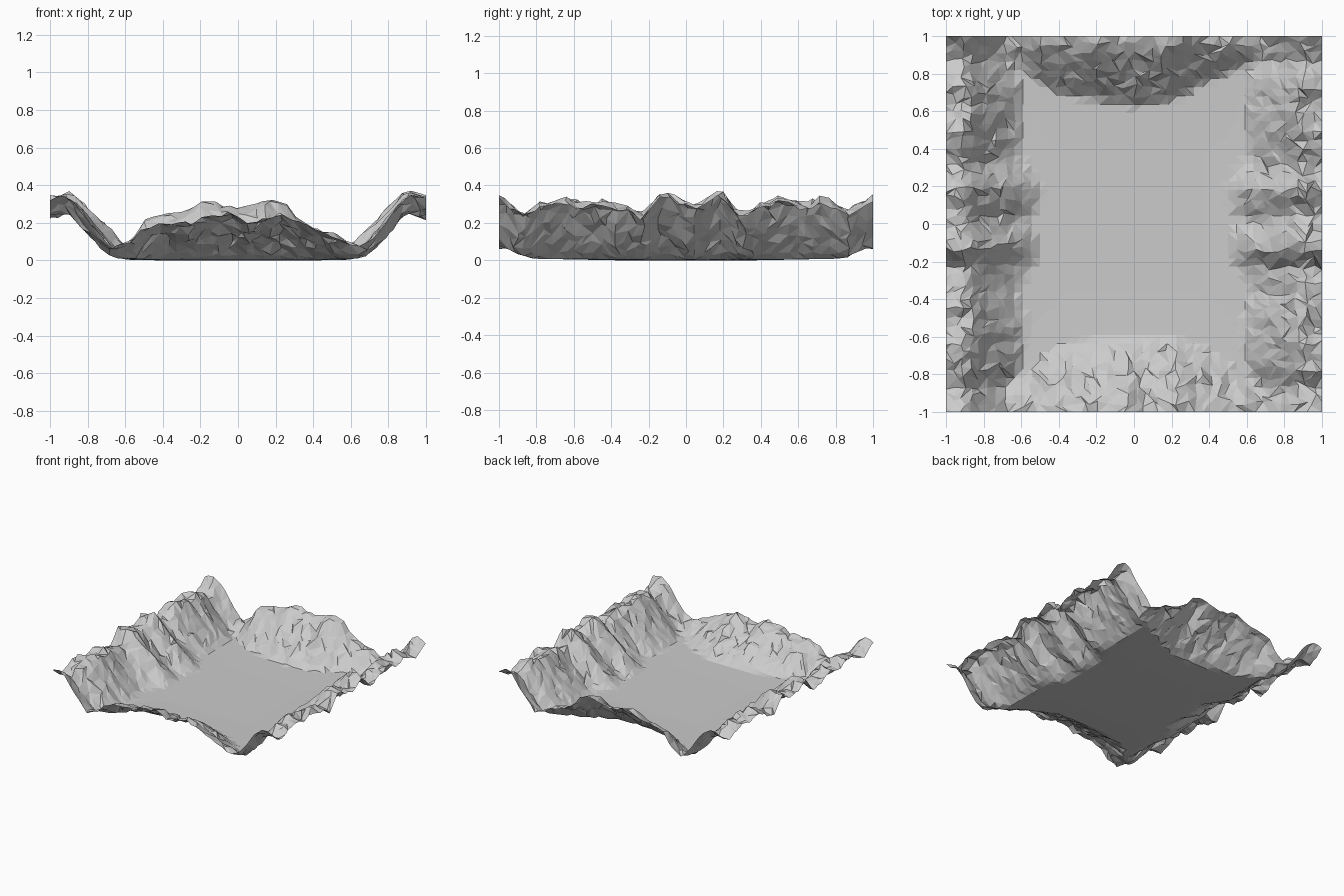
import bpy, bmesh, random
from mathutils import Vector, noise

random.seed(7)
old = bpy.data.objects.get("Cube")
if old:
    bpy.data.objects.remove(old)

CELLS = 44

# Side walls: crest height and foot position along the length
SIDE_CREST = [(-1, .36), (-.88, .26), (-.75, .33), (-.58, .35), (-.45, .33), (-.23, .25),
              (-.12, .385), (.03, .3), (.18, .385), (.29, .25), (.45, .33), (.6, .35),
              (.75, .33), (.88, .26), (1, .36)]
SIDE_FOOT = [(-1, .59), (-.86, .62), (-.75, .57), (-.5, .56), (-.35, .6), (-.26, .53),
             (-.18, .48), (-.05, .49), (.03, .54), (.1, .48), (.25, .48), (.36, .58),
             (.5, .57), (.75, .57), (.86, .62), (1, .59)]
# End mounds: crest height and foot position across the width
BACK_CREST = [(-.68, .07), (-.6, .09), (-.45, .25), (-.3, .25), (-.2, .32), (.05, .28),
              (.15, .35), (.25, .31), (.34, .2), (.45, .17), (.68, .07)]
FRONT_CREST = [(-.68, .07), (-.6, .09), (-.45, .2), (-.25, .21), (-.15, .25), (0, .25),
               (.06, .2), (.25, .25), (.35, .19), (.68, .07)]
BACK_FOOT = [(-.6, .82), (-.4, .68), (-.2, .66), (0, .62), (.2, .66), (.45, .78), (.6, .84)]
FRONT_FOOT = [(-.6, .8), (-.4, .63), (0, .59), (.2, .59), (.45, .69), (.6, .82)]


def sample(points, p):
    """Linear interpolation through a short profile."""
    if p <= points[0][0]:
        return points[0][1]
    for (a, za), (b, zb) in zip(points, points[1:]):
        if p <= b:
            return za + (zb - za) * (p - a) / (b - a)
    return points[-1][1]


def rise(p, foot, crest, power):
    return max(0, min(1, (p - foot) / (crest - foot))) ** power


def height(x, y):
    u, v = abs(x), abs(y)
    # side walls: crest just inside the rim, low crests have hollower slopes
    crest = sample(SIDE_CREST, y)
    curve = 1.15 + 2.4 * (.385 - crest)
    side = crest * rise(u, sample(SIDE_FOOT, y), .89, curve)
    side *= 1 - .9 * max(0, u - .91)
    # shallow hollows behind the broad outer mounds
    centre = .62 if y > 0 else -.56
    hollow = ((u - .95) / .09) ** 2 + ((y - centre) / .1) ** 2
    side -= .05 * max(0, 1 - hollow)
    # end mounds rise towards the front and back rims
    tops, feet = (BACK_CREST, BACK_FOOT) if y > 0 else (FRONT_CREST, FRONT_FOOT)
    end = sample(tops, x) * rise(v, sample(feet, x), .96, .88)
    floor = .006 + .02 * max(0, max(u, v) - .38)
    return max(side, end, floor)


def rough_point(x, y):
    rim_x, rim_y = abs(x) > .99, abs(y) > .99
    rocky = min(1, max(0, height(x, y) - .02) / .06)
    shift = .018 * rocky
    px = x if rim_x else x + random.uniform(-shift, shift)
    py = y if rim_y else y + random.uniform(-shift, shift)
    z = height(px, py)
    # narrow ribs run down the slopes, plus loose rock
    rib = noise.noise(Vector((px * 4, py * 15, 2)) if abs(x) > .6 else Vector((px * 15, py * 4, 5)))
    z += rocky * (.024 * rib + random.uniform(-.013, .013))
    return px, py, max(0, min(z, .39))


# Terrain sheet
bm = bmesh.new()
steps = [-1 + 2 * i / CELLS for i in range(CELLS + 1)]
grid = [[bm.verts.new(rough_point(x, y)) for x in steps] for y in steps]
for j in range(CELLS):
    for i in range(CELLS):
        a, b = grid[j][i], grid[j][i + 1]
        c, d = grid[j + 1][i + 1], grid[j + 1][i]
        if random.random() < .5:
            tris = (a, b, c), (a, c, d)
        else:
            tris = (a, b, d), (b, c, d)
        for tri in tris:
            bm.faces.new(tri)

# Merge the level floor into large faces
bmesh.ops.dissolve_limit(bm, angle_limit=.03, verts=bm.verts[:], edges=bm.edges[:])
bmesh.ops.triangulate(bm, faces=[f for f in bm.faces if len(f.verts) > 3])
low = min(v.co.z for v in bm.verts)
for v in bm.verts:
    v.co.z -= low

mesh = bpy.data.meshes.new("valley_terrain")
bm.to_mesh(mesh)
bm.free()

rock = bpy.data.materials.new("grey_rock")
rock.use_nodes = True
grey = (.6, .6, .6, 1)
rock.diffuse_color = grey
rock.node_tree.nodes["Principled BSDF"].inputs["Base Color"].default_value = grey
mesh.materials.append(rock)
terrain = bpy.data.objects.new("valley_terrain", mesh)
bpy.context.collection.objects.link(terrain)
